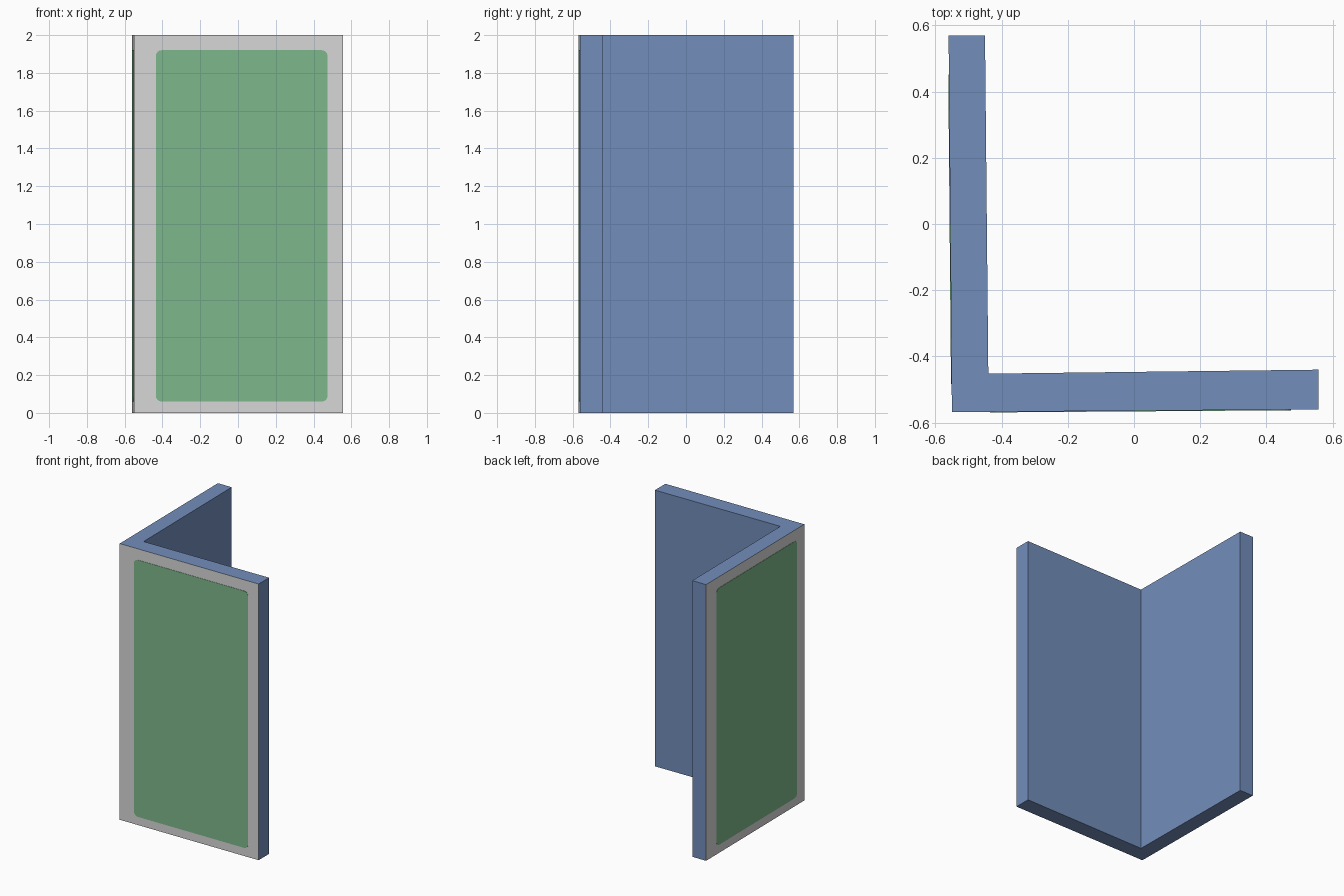
import bpy, bmesh, math
from mathutils import Vector

if "Cube" in bpy.data.objects:
    bpy.data.objects.remove(bpy.data.objects["Cube"])


def material(name, rgb):
    m = bpy.data.materials.new(name)
    m.diffuse_color = (*rgb, 1.0)
    m.use_nodes = True
    m.node_tree.nodes["Principled BSDF"].inputs["Base Color"].default_value = m.diffuse_color
    return m


BLUE = material("blue", (0.168, 0.270, 0.497))
GREY = material("light grey", (0.687, 0.687, 0.687))
GREEN = material("green", (0.205, 0.479, 0.258))
HEIGHT = 2.0


def make_object(name, bm, mats):
    bmesh.ops.recalc_face_normals(bm, faces=bm.faces)
    mesh = bpy.data.meshes.new(name)
    bm.to_mesh(mesh)
    bm.free()
    for m in mats:
        mesh.materials.append(m)
    ob = bpy.data.objects.new(name, mesh)
    bpy.context.collection.objects.link(ob)
    return ob


def prism(points, offset):
    """Closed solid from a planar outline pushed along an offset."""
    bm = bmesh.new()
    low = [bm.verts.new(p) for p in points]
    high = [bm.verts.new(Vector(p) + offset) for p in points]
    bm.faces.new(low[::-1])
    bm.faces.new(high)
    n = len(low)
    sides = [bm.faces.new((low[i], low[(i + 1) % n], high[(i + 1) % n], high[i]))
             for i in range(n)]
    return bm, sides


# L-shaped screen: the two outer faces are grey, the rest blue
outline = [(-0.55, -0.568), (0.557, -0.56), (0.557, -0.44),
           (-0.44, -0.452), (-0.45, 0.57), (-0.56, 0.57)]
bm, sides = prism([(x, y, 0) for x, y in outline], Vector((0, 0, HEIGHT)))
sides[0].material_index = 1
sides[5].material_index = 1
make_object("corner_screen", bm, [BLUE, GREY])


# Rounded green panel laid thinly on an outer face running from a to b
def green_panel(name, a, b, u0=0.104, u1=0.925, z0=0.06, z1=1.92, r=0.03):
    a, b = Vector((*a, 0)), Vector((*b, 0))
    length = (b - a).length
    d = (b - a).normalized()
    normal = Vector((d.y, -d.x, 0))
    s0, s1 = u0 * length, u1 * length
    corners = [(s1 - r, z1 - r), (s0 + r, z1 - r), (s0 + r, z0 + r), (s1 - r, z0 + r)]
    pts = []
    for k, (s, z) in enumerate(corners):
        for i in range(5):
            t = math.pi / 2 * (k + i / 4)
            pts.append(a + d * (s + r * math.cos(t)) + Vector((0, 0, z + r * math.sin(t))))
    bm, _ = prism([p - normal * 0.001 for p in pts], normal * 0.003)
    make_object(name, bm, [GREEN])


green_panel("front_panel", outline[0], outline[1])
green_panel("left_panel", outline[5], outline[0])
